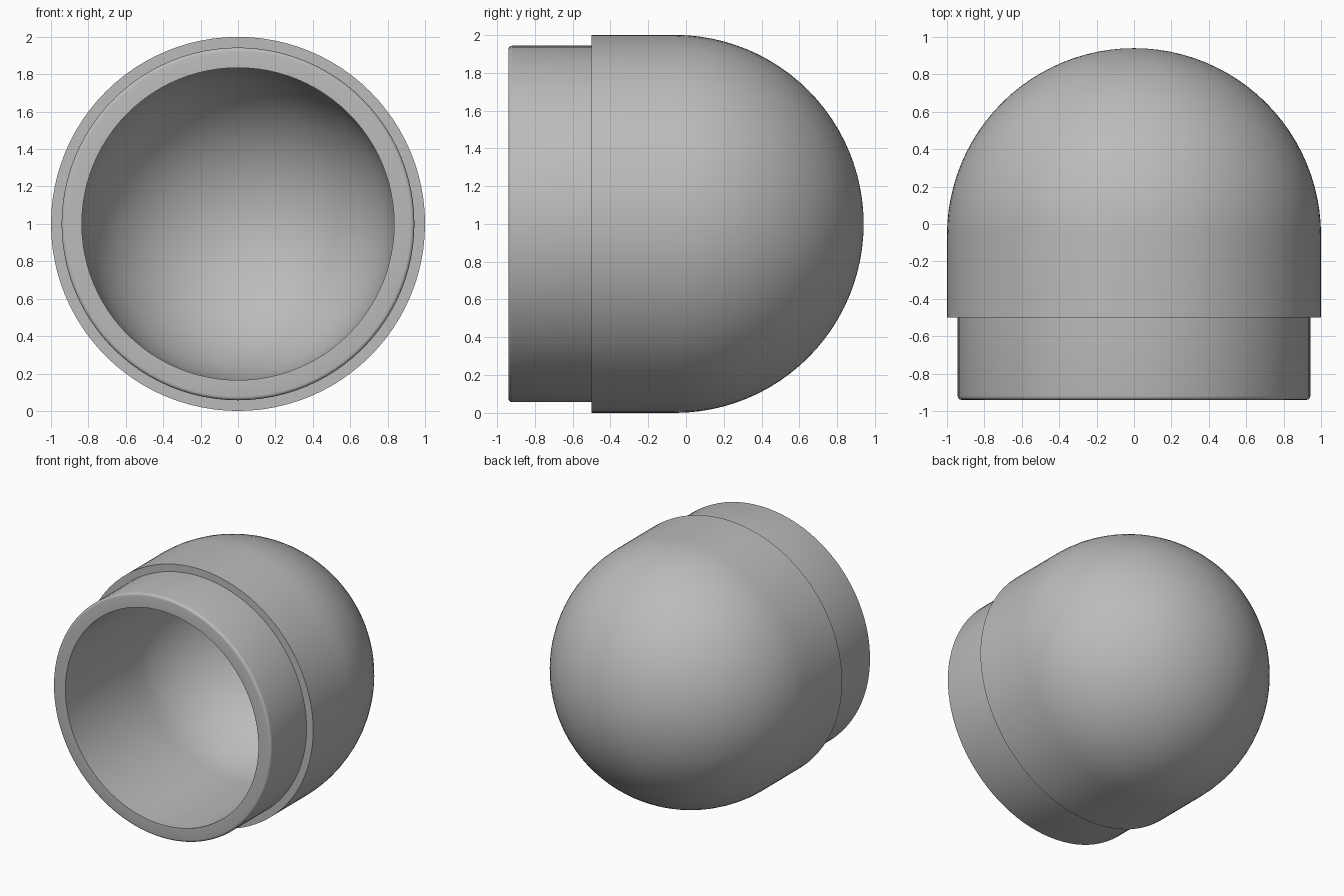
import bpy, bmesh
from math import sin, cos, pi, radians
from mathutils import Vector, Matrix

default_cube = bpy.data.objects.get("Cube")
if default_cube:
    bpy.data.objects.remove(default_cube)

SEGMENTS = 96
ARC_STEPS = 24
CENTRE_Y = -0.06      # centre of both hemispheres
FRONT_Y = -0.94       # open rim
STEP_Y = -0.5         # shoulder between neck and dome
OUTER, NECK, INNER = 1.0, 0.943, 0.835
BEVEL = 0.02

grey = bpy.data.materials.new("plain grey")
grey.use_nodes = True
grey.diffuse_color = (0.5, 0.5, 0.5, 1)
grey.node_tree.nodes["Principled BSDF"].inputs["Base Color"].default_value = grey.diffuse_color


def arc(radius, centre_r, centre_y, start, end, steps):
    """Points (r, y) along a circular arc, angles measured from the radial axis."""
    angles = [start + (end - start) * i / steps for i in range(steps + 1)]
    return [(max(0, centre_r + radius * cos(a)), centre_y + radius * sin(a)) for a in angles]


def lathe(name, profile):
    """Revolve an (r, y) profile about the y axis through z = 1."""
    bm = bmesh.new()
    verts = [bm.verts.new((r, y, 0)) for r, y in profile]
    edges = [bm.edges.new(pair) for pair in zip(verts, verts[1:])]
    bmesh.ops.spin(bm, geom=verts + edges, cent=(0, 0, 0), axis=(0, 1, 0),
                   angle=2 * pi, steps=SEGMENTS)
    bmesh.ops.remove_doubles(bm, verts=bm.verts, dist=1e-4)
    bmesh.ops.recalc_face_normals(bm, faces=bm.faces)
    bm.transform(Matrix.Translation(Vector((0, 0, 1))))
    mesh = bpy.data.meshes.new(name)
    bm.to_mesh(mesh)
    bm.free()
    mesh.materials.append(grey)
    obj = bpy.data.objects.new(name, mesh)
    bpy.context.collection.objects.link(obj)
    bpy.ops.object.select_all(action='DESELECT')
    obj.select_set(True)
    bpy.context.view_layer.objects.active = obj
    bpy.ops.object.shade_smooth_by_angle(angle=radians(30))
    return obj


# Outer dome, shoulder, neck with rounded rim, then the hollow interior
profile = arc(OUTER, 0, CENTRE_Y, pi / 2, 0, ARC_STEPS)
profile += [(OUTER, STEP_Y), (NECK, STEP_Y)]
profile += arc(BEVEL, NECK - BEVEL, FRONT_Y + BEVEL, 0, -pi / 2, 4)
profile += [(INNER, FRONT_Y)]
profile += arc(INNER, 0, CENTRE_Y, 0, pi / 2, ARC_STEPS)
lathe("hollow_dome_cap", profile)
